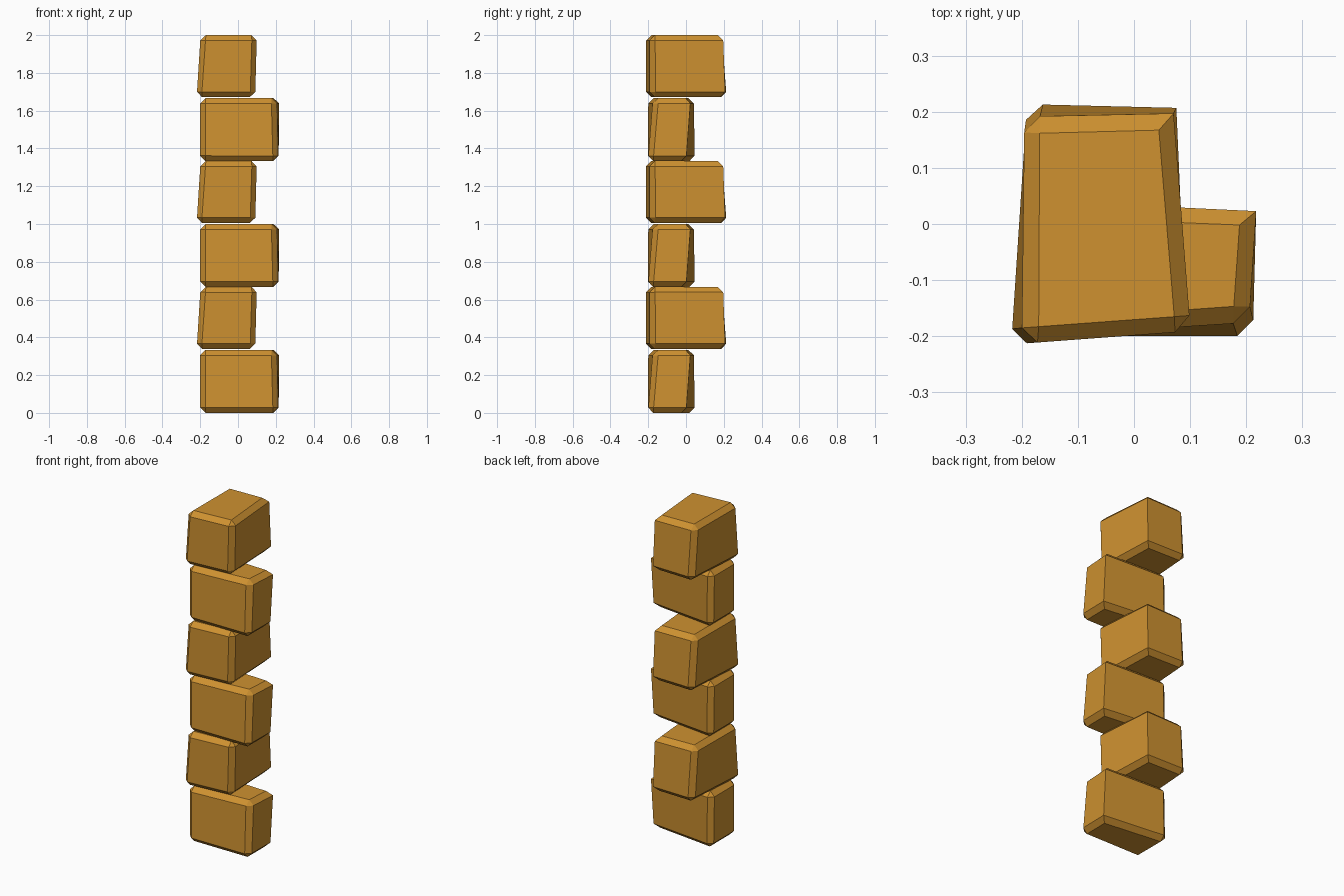
import bpy
import bmesh

default = bpy.data.objects.get("Cube")
if default:
    bpy.data.objects.remove(default, do_unlink=True)

# One ochre stone colour
OCHRE = (0.62, 0.285, 0.03, 1.0)
stone_mat = bpy.data.materials.new("ochre_stone")
stone_mat.use_nodes = True
stone_mat.diffuse_color = OCHRE
bsdf = stone_mat.node_tree.nodes["Principled BSDF"]
bsdf.inputs["Base Color"].default_value = OCHRE
bsdf.inputs["Roughness"].default_value = 0.9

CHAMFER = 0.028
PITCH = 2 / 3

# Corner outlines: front left, front right, back right, back left (as seen from the front)
WIDE_BOTTOM = [(-0.2, -0.2), (0.213, -0.202), (0.215, 0.0), (-0.2, 0.05)]
WIDE_TOP = [(-0.2, -0.202), (0.204, -0.173), (0.218, 0.025), (-0.2, 0.042)]
DEEP_BOTTOM = [(-0.221, -0.215), (0.092, -0.19), (0.076, 0.208), (-0.19, 0.216)]
DEEP_TOP = [(-0.198, -0.213), (0.102, -0.191), (0.07, 0.196), (-0.196, 0.189)]


def make_stone(bottom, top, height):
    """Skewed block, chamfered everywhere but its back right upright edge."""
    bm = bmesh.new()
    low = [bm.verts.new((x, y, 0)) for x, y in bottom]
    high = [bm.verts.new((x, y, height)) for x, y in top]
    bm.faces.new(low[::-1])
    bm.faces.new(high)
    for i in range(4):
        j = (i + 1) % 4
        bm.faces.new((low[i], low[j], high[j], high[i]))
    sharp = {low[2], high[2]}
    edges = [e for e in bm.edges if set(e.verts) != sharp]
    bmesh.ops.bevel(bm, geom=edges, offset=CHAMFER, offset_type='OFFSET',
                    segments=1, profile=0.5, affect='EDGES')
    bmesh.ops.recalc_face_normals(bm, faces=bm.faces)
    mesh = bpy.data.meshes.new("stone")
    bm.to_mesh(mesh)
    bm.free()
    mesh.materials.append(stone_mat)
    return mesh


# Two stone shapes, stacked alternately three times
wide = make_stone(WIDE_BOTTOM, WIDE_TOP, 0.333)
deep = make_stone(DEEP_BOTTOM, DEEP_TOP, 0.328)
for course in range(3):
    for name, mesh, lift in (("wide_stone", wide, 0), ("deep_stone", deep, PITCH - 0.328)):
        obj = bpy.data.objects.new(f"{name}_{course + 1}", mesh)
        obj.location.z = course * PITCH + lift
        bpy.context.collection.objects.link(obj)
